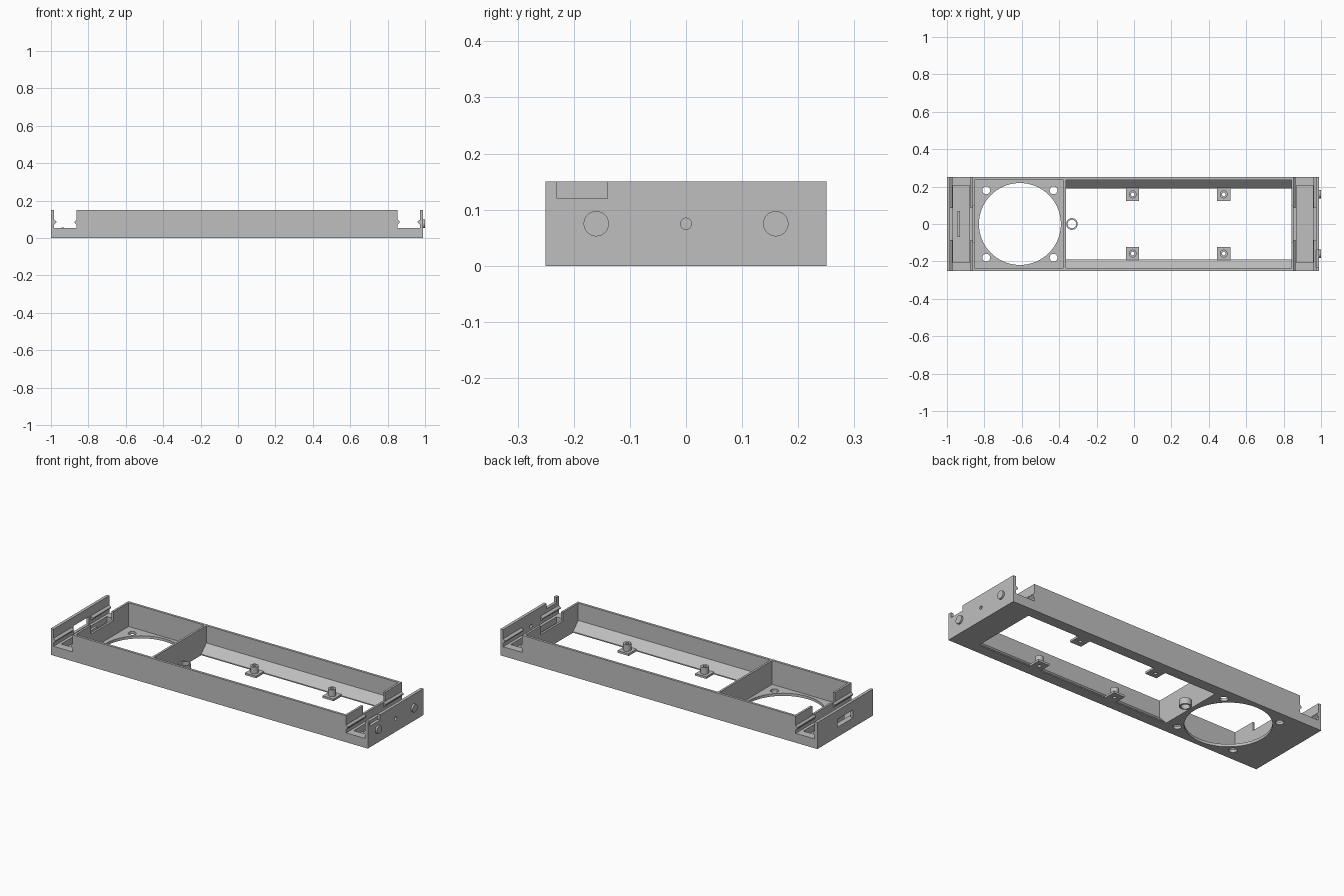
import bpy, bmesh, math

if "Cube" in bpy.data.objects:
    bpy.data.objects.remove(bpy.data.objects["Cube"], do_unlink=True)

grey = bpy.data.materials.new("plain grey plastic")
grey.use_nodes = True
colour = (0.52, 0.52, 0.52, 1)
grey.diffuse_color = colour
grey.node_tree.nodes["Principled BSDF"].inputs["Base Color"].default_value = colour


def prism(name, outline, axis, a, b):
    """Extrude a 2D outline along one axis from a to b."""
    place = {"x": lambda u, v, t: (t, u, v),
             "y": lambda u, v, t: (u, t, v),
             "z": lambda u, v, t: (u, v, t)}[axis]
    bm = bmesh.new()
    low = [bm.verts.new(place(u, v, a)) for u, v in outline]
    high = [bm.verts.new(place(u, v, b)) for u, v in outline]
    bm.faces.new(low)
    bm.faces.new(high)
    n = len(outline)
    for i in range(n):
        j = (i + 1) % n
        bm.faces.new((low[i], low[j], high[j], high[i]))
    bmesh.ops.recalc_face_normals(bm, faces=bm.faces)
    mesh = bpy.data.meshes.new(name)
    bm.to_mesh(mesh)
    bm.free()
    mesh.materials.append(grey)
    obj = bpy.data.objects.new(name, mesh)
    bpy.context.collection.objects.link(obj)
    return obj


def box(name, x0, x1, y0, y1, z0, z1):
    return prism(name, [(x0, y0), (x1, y0), (x1, y1), (x0, y1)], "z", z0, z1)


def cylinder(name, u, v, r, axis, a, b, n=48):
    ring = [(u + r * math.cos(math.tau * i / n), v + r * math.sin(math.tau * i / n))
            for i in range(n)]
    return prism(name, ring, axis, a, b)


def activate(obj):
    bpy.ops.object.select_all(action="DESELECT")
    obj.select_set(True)
    bpy.context.view_layer.objects.active = obj


def cut(target, cutter):
    cutter.hide_render = True
    mod = target.modifiers.new("cut", "BOOLEAN")
    mod.operation = "DIFFERENCE"
    mod.solver = "EXACT"
    mod.object = cutter
    activate(target)
    bpy.ops.object.modifier_apply(modifier=mod.name)
    bpy.data.objects.remove(cutter, do_unlink=True)


MID = -0.005            # centre of the tray along its length
TOP = 0.15
LEDGE = 0.053           # floor height of the end channels

# Solid tray, hollowed out step by step
tray = box("tray", -1, 0.99, -0.25, 0.25, 0, TOP)

# Long bay with ramped lower sides and open bottom
half = [(0.19, -0.1), (0.19, 0.006), (0.236, 0.052), (0.236, 0.3)]
section = half + [(-y, z) for y, z in reversed(half)]
cut(tray, prism("bay_cutter", section, "x", -0.364, 0.842))

# Fan bay with round opening and corner screw holes
cut(tray, box("fan_bay_cutter", -0.852, -0.376, -0.236, 0.236, 0.015, 0.3))
cut(tray, cylinder("fan_opening_cutter", -0.61, 0, 0.219, "z", -0.1, 0.1, 96))
for x in (-0.79, -0.43):
    for y in (-0.18, 0.18):
        cut(tray, cylinder("screw_cutter", x, y, 0.021, "z", -0.1, 0.1, 32))

# End channels, floor pockets and lowered middle of the inner walls
for s in (-1, 1):
    def span(a, b):
        return sorted((MID + s * a, MID + s * b))
    cut(tray, box("channel_cutter", *span(0.859, 0.978), -0.4, 0.4, LEDGE, 0.3))
    cut(tray, box("pocket_cutter", *span(0.875, 0.962), -0.205, 0.205, 0.018, 0.1))
    cut(tray, box("dip_cutter", *span(0.84, 0.87), -0.1, 0.1, 0.1, 0.3))

    # Snap rails on both faces of the channel
    for face, tip in ((0.859, 0.869), (0.978, 0.966)):
        rail = [(MID + s * face, 0.072), (MID + s * tip, 0.082),
                (MID + s * tip, 0.088), (MID + s * face, 0.098)]
        for side, (a, b) in (("front", (-0.25, -0.085)), ("back", (0.085, 0.25))):
            prism(side + "_snap_rail", rail, "y", a, b)

# Slot in one end plate, notch and small hole in the other
cut(tray, box("slot_cutter", -1.1, -0.97, -0.07, 0.07, 0.055, 0.1))
cut(tray, box("notch_cutter", 0.965, 1.1, -0.23, -0.14, 0.12, 0.3))
cut(tray, cylinder("pin_hole_cutter", 0, 0.075, 0.01, "x", 0.96, 1.1, 24))
box("slot_support", -0.945, -0.93, -0.07, 0.07, 0.016, 0.057)

# Raised round buttons on the end plate
for y in (-0.16, 0.16):
    cylinder("round_button", y, 0.075, 0.0225, "x", 0.985, 1.0)

# Tabs with hollow mounting posts
for x in (-0.007, 0.48):
    for s in (-1, 1):
        y0, y1 = sorted((s * 0.122, s * 0.193))
        tab = box("mounting_tab", x - 0.035, x + 0.035, y0, y1, 0, 0.012)
        post = cylinder("mounting_post", x, s * 0.158, 0.021, "z", 0.011, 0.05, 32)
        for part in (tab, post):
            cut(part, cylinder("bore", x, s * 0.158, 0.01, "z", -0.1, 0.1, 24))

# Cable ring beside the partition
ring = cylinder("cable_ring", -0.332, 0, 0.031, "z", 0, 0.035)
cut(ring, cylinder("ring_bore", -0.332, 0, 0.023, "z", -0.1, 0.1))

# Smooth the round surfaces, keep edges crisp
for obj in list(bpy.context.collection.objects):
    if obj.type == "MESH" and grey.name in obj.data.materials:
        activate(obj)
        bpy.ops.object.shade_smooth_by_angle(angle=math.radians(30))
